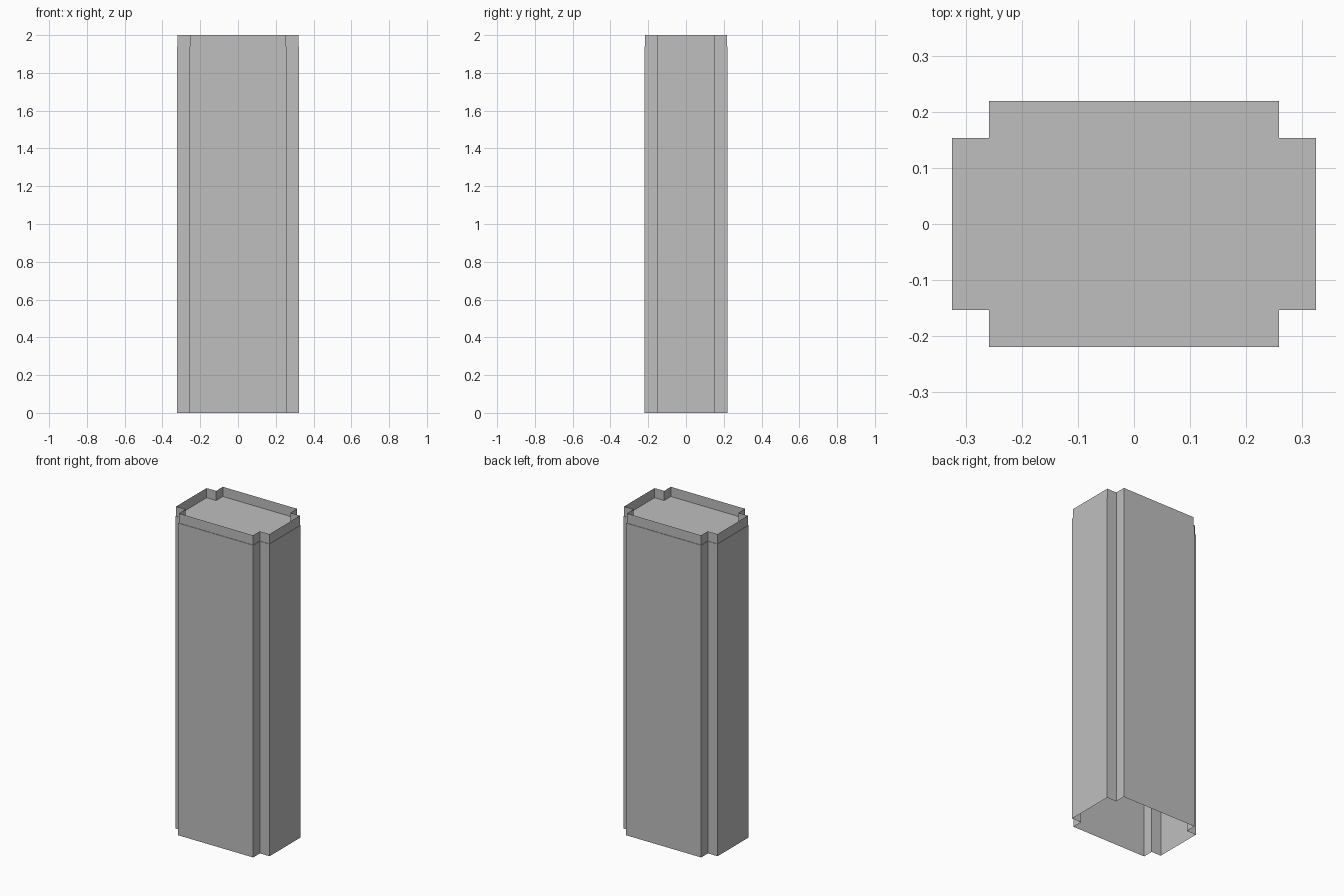
import bpy
import bmesh

old = bpy.data.objects.get("Cube")
if old:
    bpy.data.objects.remove(old, do_unlink=True)

HALF_X, HALF_Y, NOTCH = 0.324, 0.219, 0.066
LEDGE_Z, TOP_Z = 1.94, 2.0

grey = bpy.data.materials.new("plain_grey")
grey.use_nodes = True
colour = (0.52, 0.52, 0.52, 1)
grey.diffuse_color = colour
grey.node_tree.nodes["Principled BSDF"].inputs["Base Color"].default_value = colour


def notched_outline(inset):
    """Counter-clockwise rectangle outline with a square cut from each corner."""
    x, y = HALF_X - inset, HALF_Y - inset
    nx, ny = x - NOTCH, y - NOTCH
    corner = [(x, ny), (nx, ny), (nx, y)]
    points = []
    for sx, sy in ((1, 1), (-1, 1), (-1, -1), (1, -1)):
        quarter = [(sx * px, sy * py) for px, py in corner]
        points += quarter if sx * sy > 0 else quarter[::-1]
    return points


def notched_shell(name, inset, bottom, top, capped):
    """Thin upright wall along the outline, optionally closed on top."""
    bm = bmesh.new()
    outline = notched_outline(inset)
    low = [bm.verts.new((x, y, bottom)) for x, y in outline]
    high = [bm.verts.new((x, y, top)) for x, y in outline]
    for i in range(len(outline)):
        j = (i + 1) % len(outline)
        bm.faces.new((low[i], low[j], high[j], high[i]))
    if capped:
        bm.faces.new(high)
    mesh = bpy.data.meshes.new(name)
    bm.to_mesh(mesh)
    bm.free()
    mesh.materials.append(grey)
    obj = bpy.data.objects.new(name, mesh)
    bpy.context.collection.objects.link(obj)
    return obj


# Tall body, open underneath, closed by the sunken top panel
notched_shell("column_body", 0, 0, LEDGE_Z, True)

# Thin raised rim, set in slightly to leave a narrow ledge
notched_shell("top_rim", 0.003, LEDGE_Z, TOP_Z, False)
